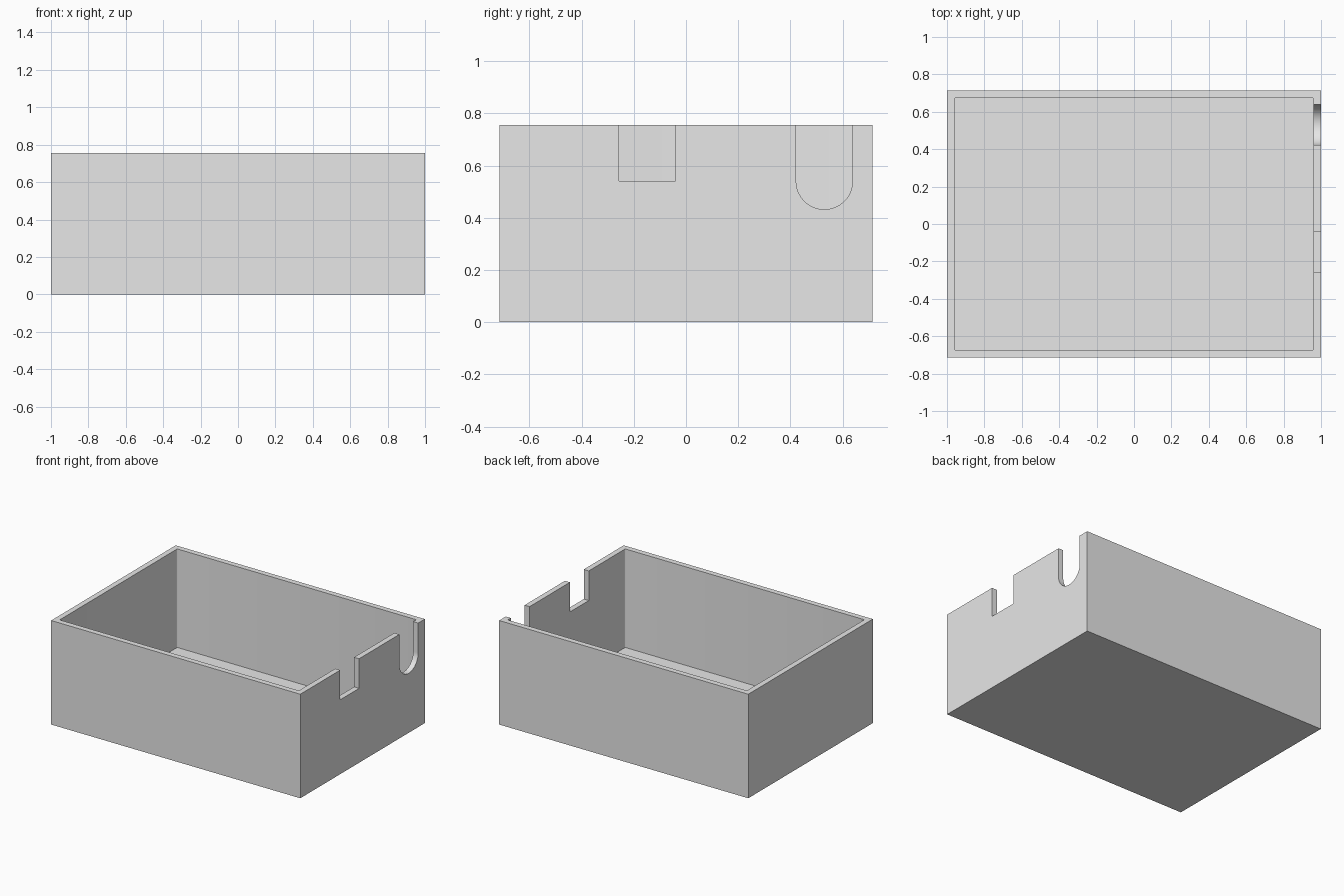
import bpy, bmesh, math
from mathutils import Vector

cube = bpy.data.objects.get("Cube")
if cube:
    bpy.data.objects.remove(cube, do_unlink=True)

# Overall sizes
HALF_X, HALF_Y, HEIGHT = 1.0, 0.714, 0.755
WALL = 0.04
NOTCH_Z, NOTCH_R = 0.54, 0.108

grey = bpy.data.materials.new("light_grey")
grey.use_nodes = True
grey.diffuse_color = (0.8, 0.8, 0.8, 1)
grey.node_tree.nodes["Principled BSDF"].inputs["Base Color"].default_value = (0.8, 0.8, 0.8, 1)


def prism(name, outline, offset):
    """Extrude a closed outline of 3D points along an offset."""
    bm = bmesh.new()
    face = bm.faces.new([bm.verts.new(p) for p in outline])
    ext = bmesh.ops.extrude_face_region(bm, geom=[face])
    verts = [g for g in ext["geom"] if isinstance(g, bmesh.types.BMVert)]
    bmesh.ops.translate(bm, verts=verts, vec=Vector(offset))
    bmesh.ops.recalc_face_normals(bm, faces=bm.faces)
    mesh = bpy.data.meshes.new(name)
    bm.to_mesh(mesh)
    bm.free()
    mesh.materials.append(grey)
    obj = bpy.data.objects.new(name, mesh)
    bpy.context.collection.objects.link(obj)
    return obj


def rectangle(hx, hy, z):
    return [(-hx, -hy, z), (hx, -hy, z), (hx, hy, z), (-hx, hy, z)]


def rounded_rectangle(hx, hy, z, r, steps=4):
    points = []
    for quarter, (sx, sy) in enumerate([(1, 1), (-1, 1), (-1, -1), (1, -1)]):
        for i in range(steps + 1):
            a = math.pi / 2 * (quarter + i / steps)
            points.append((sx * (hx - r) + r * math.cos(a),
                           sy * (hy - r) + r * math.sin(a), z))
    return points


def notch(name, y, round_bottom):
    """Cutter through the +x wall, open at the rim."""
    x, top = HALF_X - WALL * 2, HEIGHT + 0.1
    steps = 32 if round_bottom else 1
    points = [(x, y + NOTCH_R, top), (x, y - NOTCH_R, top)]
    for i in range(steps + 1):
        a = math.pi * (1 + i / steps)
        drop = NOTCH_R * math.sin(a) if round_bottom else 0
        points.append((x, y + NOTCH_R * math.cos(a), NOTCH_Z + drop))
    return prism(name, points, (WALL * 4, 0, 0))


# Box body
box = prism("open_box", rectangle(HALF_X, HALF_Y, 0), (0, 0, HEIGHT))

# Cavity and the two wall notches
cutters = [
    prism("cavity_cutter",
          rounded_rectangle(HALF_X - WALL, HALF_Y - WALL, WALL, 0.008), (0, 0, HEIGHT)),
    notch("square_notch_cutter", -0.148, False),
    notch("round_notch_cutter", 0.53, True),
]

bpy.ops.object.select_all(action="DESELECT")
bpy.context.view_layer.objects.active = box
box.select_set(True)
for cutter in cutters:
    cutter.hide_render = True
    mod = box.modifiers.new(cutter.name, "BOOLEAN")
    mod.operation = "DIFFERENCE"
    mod.solver = "EXACT"
    mod.object = cutter
    bpy.ops.object.modifier_apply(modifier=mod.name)
    bpy.data.objects.remove(cutter, do_unlink=True)

# Smooth the curved notch, keep the box edges sharp
bpy.ops.object.shade_smooth_by_angle(angle=math.radians(30))
